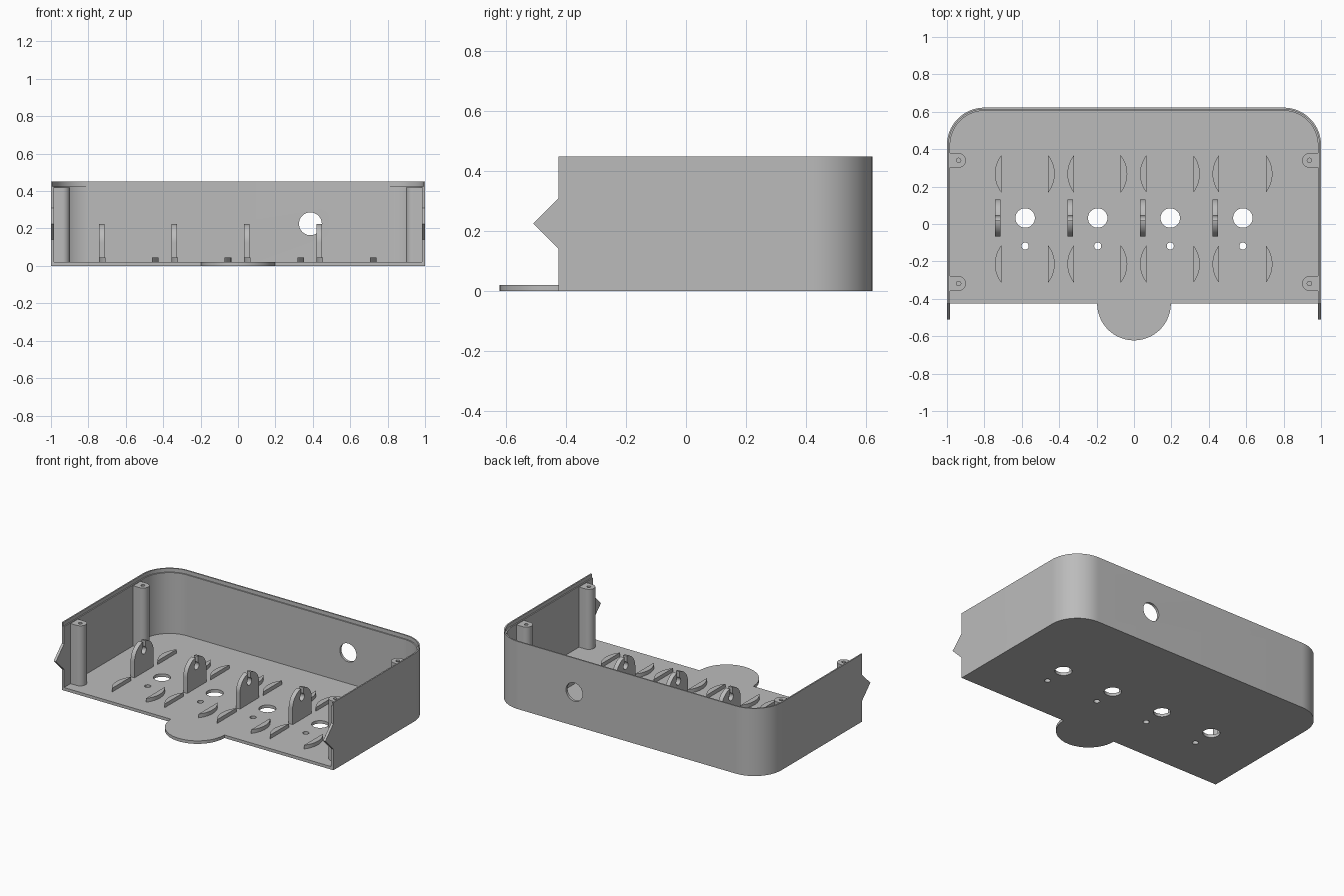
import bpy, bmesh, math

cube = bpy.data.objects.get("Cube")
if cube:
    bpy.data.objects.remove(cube, do_unlink=True)

grey = bpy.data.materials.new("plain grey")
grey.use_nodes = True
grey.diffuse_color = (0.5, 0.5, 0.5, 1)
grey.node_tree.nodes["Principled BSDF"].inputs["Base Color"].default_value = (0.5, 0.5, 0.5, 1)

FRONT, BACK, HEIGHT, FLOOR = -0.425, 0.622, 0.45, 0.02
CORNER, WALL, LIP = 0.2, 0.017, 0.009
MID = HEIGHT / 2
STATIONS = [-0.582, -0.194, 0.194, 0.582]


def arc(cx, cy, r, start, end, n=24):
    angles = [math.radians(start + (end - start) * i / n) for i in range(n + 1)]
    return [(cx + r * math.cos(a), cy + r * math.sin(a)) for a in angles]


def circle(cx, cy, r, n=48):
    return arc(cx, cy, r, 0, 360, n)[:-1]


def prism(name, outline, lo, hi, axis="z"):
    """Extrude a 2D outline along an axis between lo and hi."""
    place = {"x": lambda a, b, c: (c, a, b),
             "y": lambda a, b, c: (a, c, b),
             "z": lambda a, b, c: (a, b, c)}[axis]
    bm = bmesh.new()
    low = [bm.verts.new(place(a, b, lo)) for a, b in outline]
    high = [bm.verts.new(place(a, b, hi)) for a, b in outline]
    bm.faces.new(low)
    bm.faces.new(high)
    for i in range(len(low)):
        j = (i + 1) % len(low)
        bm.faces.new((low[i], low[j], high[j], high[i]))
    bmesh.ops.recalc_face_normals(bm, faces=bm.faces)
    mesh = bpy.data.meshes.new(name)
    bm.to_mesh(mesh)
    bm.free()
    mesh.materials.append(grey)
    obj = bpy.data.objects.new(name, mesh)
    bpy.context.collection.objects.link(obj)
    return obj


def combine(target, tool, operation):
    """Apply a boolean and remove the tool."""
    mod = target.modifiers.new("boolean", "BOOLEAN")
    mod.operation, mod.solver, mod.object = operation, "EXACT", tool
    bpy.context.view_layer.objects.active = target
    bpy.ops.object.modifier_apply(modifier=mod.name)
    bpy.data.objects.remove(tool, do_unlink=True)


def cut(target, *args):
    combine(target, prism("cutter", *args), "DIFFERENCE")


def tray_outline(inset, front):
    """Rectangle with its two back corners rounded."""
    x, r = 1 - inset, CORNER - inset
    cx, cy = 1 - CORNER, BACK - CORNER
    return [(-x, front), (x, front)] + arc(cx, cy, r, 0, 90) + arc(-cx, cy, r, 90, 180)


# Tray: floor, wall and stepped rim
tray = prism("tray", tray_outline(0, FRONT), 0, HEIGHT)
cut(tray, tray_outline(WALL, FRONT - 0.1), FLOOR, HEIGHT + 0.1)
cut(tray, tray_outline(LIP, FRONT - 0.1), 0.425, HEIGHT + 0.1)

# Half-round tongue and pointed side tabs on the open front
tongue = [(0.197, FRONT + 0.05)] + [(-0.197, FRONT + 0.05)] + arc(0, FRONT, 0.197, 180, 360, 48)
combine(tray, prism("tongue", tongue, 0, FLOOR), "UNION")
tab = [(FRONT + 0.05, MID - 0.085), (FRONT, MID - 0.085), (FRONT - 0.085, MID),
       (FRONT, MID + 0.085), (FRONT + 0.05, MID + 0.085)]
for lo, hi in ((-1, WALL - 1), (1 - WALL, 1)):
    combine(tray, prism("tab", tab, lo, hi, "x"), "UNION")

# Cable hole in the back wall, round holes in the floor
cut(tray, circle(0.387, MID, 0.061), BACK - 0.1, BACK + 0.1, "y")
for x in STATIONS:
    cut(tray, circle(x, 0.032, 0.052), -0.1, 0.1)
    cut(tray, circle(x, -0.118, 0.019, 24), -0.1, 0.1)

parts = [tray]

# Screw posts beside the walls
for side, label in ((-1, "right"), (1, "left")):
    for y, end in ((0.34, "back"), (-0.318, "front")):
        outline = [(side * px, py) for px, py in
                   [(0.988, y + 0.039)] + arc(0.938, y, 0.039, 90, 270) + [(0.988, y - 0.039)]]
        post = prism(f"{end}_{label}_post", outline, FLOOR, 0.42)
        cut(post, circle(side * 0.938, y, 0.012, 20), 0.3, 0.5)
        parts.append(post)

# Slotted bracket: round top with an open keyhole
BY, BZ, BR = 0.032, 0.125, 0.1
SLOT, HOLE, HOLE_Z = 0.013, 0.024, 0.165
lean = math.degrees(math.asin(SLOT / BR))
gap = math.degrees(math.asin(SLOT / HOLE))
bracket = ([(BY - BR, FLOOR), (BY + BR, FLOOR)]
           + arc(BY, BZ, BR, 0, 90 - lean)
           + arc(BY, HOLE_Z, HOLE, 90 - gap, gap - 270)
           + arc(BY, BZ, BR, 90 + lean, 180))

# Every station has one bracket and two pairs of low curved stops
half = math.degrees(math.asin(0.1 / 0.16))
for i, x in enumerate(STATIONS, 1):
    parts.append(prism(f"bracket_{i}", bracket, x - 0.161, x - 0.132, "x"))
    for y, row in ((0.268, "back"), (-0.214, "front")):
        for turn, label in ((0, "left"), (180, "right")):
            outline = arc(x - 0.002, y, 0.16, turn - half, turn + half)
            parts.append(prism(f"{row}_{label}_stop_{i}", outline, FLOOR, 0.045))

# Smooth the round walls, keep the edges crisp
bpy.ops.object.select_all(action="DESELECT")
for obj in parts:
    obj.select_set(True)
bpy.context.view_layer.objects.active = tray
bpy.ops.object.shade_smooth_by_angle(angle=math.radians(30))
